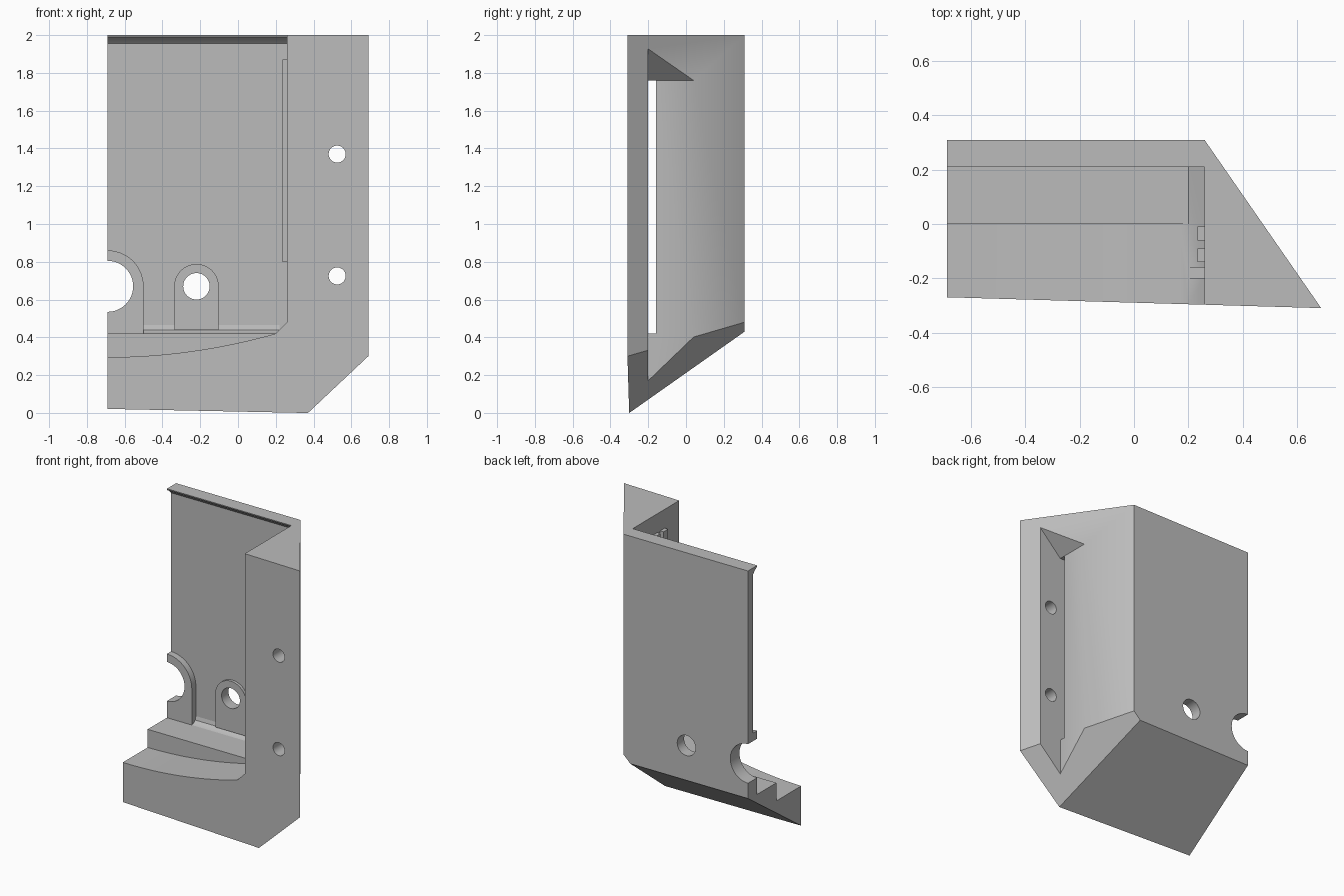
import bpy, bmesh, math
from mathutils import Vector

if "Cube" in bpy.data.objects:
    bpy.data.objects.remove(bpy.data.objects["Cube"], do_unlink=True)

grey = bpy.data.materials.new("plain_grey")
grey.use_nodes = True
grey.diffuse_color = (0.5, 0.5, 0.5, 1)
grey.node_tree.nodes["Principled BSDF"].inputs["Base Color"].default_value = (0.5, 0.5, 0.5, 1)


def finish(name, bm):
    bmesh.ops.recalc_face_normals(bm, faces=bm.faces[:])
    mesh = bpy.data.meshes.new(name)
    bm.to_mesh(mesh)
    bm.free()
    mesh.materials.append(grey)
    ob = bpy.data.objects.new(name, mesh)
    bpy.context.collection.objects.link(ob)
    return ob


def prism(name, points, axis, a, b):
    """Extrude a flat outline along an axis from a to b."""
    place = {"x": lambda p: (a, p[0], p[1]),
             "y": lambda p: (p[0], a, p[1]),
             "z": lambda p: (p[0], p[1], a)}[axis]
    shift = Vector([(b - a) if axis == k else 0 for k in "xyz"])
    bm = bmesh.new()
    face = bm.faces.new([bm.verts.new(place(p)) for p in points])
    ext = bmesh.ops.extrude_face_region(bm, geom=[face])
    bmesh.ops.translate(bm, vec=shift,
                        verts=[v for v in ext["geom"] if isinstance(v, bmesh.types.BMVert)])
    return finish(name, bm)


def box(name, x, y, z):
    return prism(name, [(x[0], y[0]), (x[1], y[0]), (x[1], y[1]), (x[0], y[1])], "z", *z)


def arc(cx, cz, r, start, end, n=24):
    angles = [math.radians(start + (end - start) * i / n) for i in range(n + 1)]
    return [(cx + r * math.cos(t), cz + r * math.sin(t)) for t in angles]


def slice_off(ob, a, b, c):
    """Remove everything below the plane through three points."""
    a, b, c = Vector(a), Vector(b), Vector(c)
    n = (b - a).cross(c - a)
    if n.z < 0:
        n = -n
    bm = bmesh.new()
    bm.from_mesh(ob.data)
    cut = bmesh.ops.bisect_plane(bm, geom=bm.verts[:] + bm.edges[:] + bm.faces[:],
                                 plane_co=a, plane_no=n, clear_inner=True)
    edges = [e for e in cut["geom_cut"] if isinstance(e, bmesh.types.BMEdge)]
    bmesh.ops.holes_fill(bm, edges=edges)
    bmesh.ops.recalc_face_normals(bm, faces=bm.faces[:])
    bm.to_mesh(ob.data)
    bm.free()


def carve(ob, cutters):
    for cutter in cutters:
        mod = ob.modifiers.new("cut", "BOOLEAN")
        mod.operation, mod.solver, mod.object = "DIFFERENCE", "EXACT", cutter
        bpy.context.view_layer.objects.active = ob
        bpy.ops.object.modifier_apply(modifier=mod.name)


L, R = -0.69, 0.26      # open end and inner side of the bay
WALL, FACE = 0.255, 0.21  # thin back wall and raised pads
STEP = 0.42             # height of the upper step

# Main shell: outline extruded up, then chamfered underneath
shell = prism("shell", [(L, 0.31), (R, 0.31), (0.69, -0.31), (L, -0.27)], "z", -0.3, 2)
slice_off(shell, (L, -0.3, 0), (0.5, -0.3, 0), (0, 0.31, 0.43))
slice_off(shell, (0.37, -0.3, 0), (0.69, -0.31, 0.3), (R, 0.31, 0.48))

# Bay behind the step, and the curved lower step in front of it
upper = prism("upper_cut", [(-1, STEP), (0.2, STEP), (R, 0.48), (R, 3), (-1, 3)], "y", -0.01, WALL)
curve = [(L + 0.89 * i / 24, 0.295 + 0.125 * (i / 24) ** 2) for i in range(25)]
lower = prism("lower_cut", [(-1, 0.295)] + curve + [(R, 0.48), (R, 3), (-1, 3)], "y", -0.5, 0)

# Triangular pocket in the slanted side with a sloped ceiling
pocket = prism("pocket_cut", [(0.447, -0.5), (0.947, -0.5), (0.947, 2.26), (0.447, 1.76)], "y", -0.2, 0.6)
slot = box("slot_cut", (0.2, 0.5), (-0.2, -0.16), (STEP, 1.76))

# Round holes
holes = [prism("hole_cut", arc(x, z, r, 0, 360 - 7.5, 47), "y", *span)
         for x, z, r, span in [(0.525, 1.37, 0.045, (-0.5, -0.15)),
                               (0.525, 0.725, 0.045, (-0.5, -0.15)),
                               (-0.22, 0.67, 0.07, (0.1, 0.5)),
                               (L, 0.67, 0.135, (0.1, 0.5))]]
carve(shell, [upper, lower, pocket, slot] + holes)

# Arched pads around the wall holes
end_pad = prism("end_pad", [(L, STEP), (-0.5, STEP)] + arc(L, 0.67, 0.19, 0, 90), "y", FACE, WALL)
mid_pad = prism("mid_pad", [(-0.335, 0.44), (-0.102, 0.44)] + arc(-0.22, 0.67, 0.118, 0, 180),
                "y", 0.235, WALL)
carve(end_pad, [holes[3]])
carve(mid_pad, [holes[2]])

# Top lip and the cove where wall meets step
lip = prism("top_lip", [(WALL, 2), (FACE, 2), (0.213, 1.99), (0.235, 1.975), (WALL, 1.955)], "x", L, R)
cove = prism("wall_cove", [(WALL, STEP), (FACE, STEP), (0.232, 0.427), (0.248, 0.44), (WALL, 0.465)],
             "x", L, 0.22)

# Small guide ribs on the inner side of the bay
ribs = [box("guide_rib", (0.235, R), y, (0.8, 1.87)) for y in [(-0.14, -0.09), (-0.06, -0.01)]]

for cutter in [upper, lower, pocket, slot] + holes:
    bpy.data.objects.remove(cutter, do_unlink=True)

for ob in [shell, end_pad, mid_pad, lip, cove] + ribs:
    bpy.ops.object.select_all(action="DESELECT")
    ob.select_set(True)
    bpy.context.view_layer.objects.active = ob
    bpy.ops.object.shade_smooth_by_angle(angle=math.radians(35))
